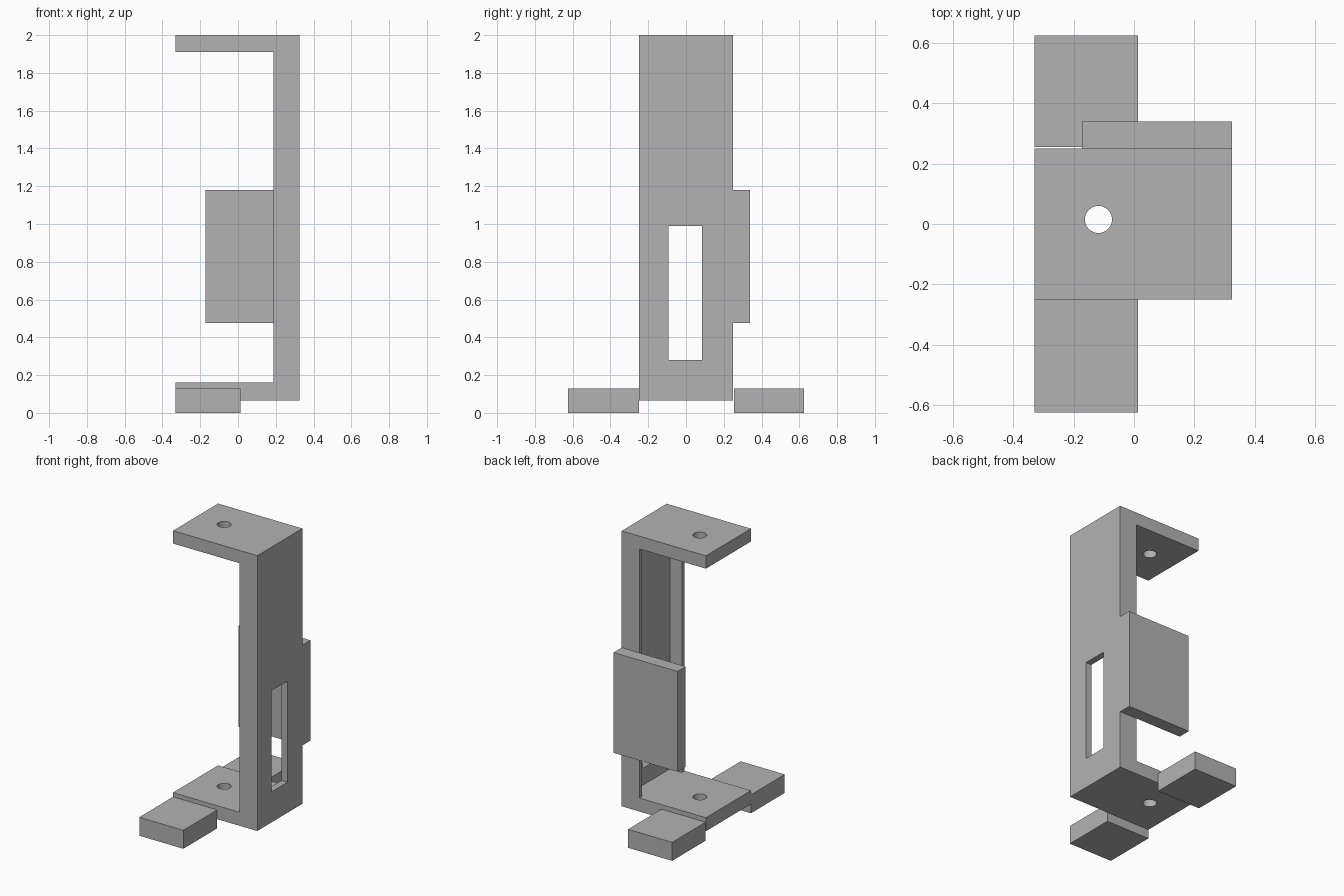
import bpy
import bmesh

if "Cube" in bpy.data.objects:
    bpy.data.objects.remove(bpy.data.objects["Cube"])

grey = bpy.data.materials.new("plain grey")
grey.use_nodes = True
colour = (0.45, 0.45, 0.45, 1)
grey.diffuse_color = colour
grey.node_tree.nodes["Principled BSDF"].inputs["Base Color"].default_value = colour


def add_object(name, bm):
    mesh = bpy.data.meshes.new(name)
    bmesh.ops.recalc_face_normals(bm, faces=bm.faces)
    bm.to_mesh(mesh)
    bm.free()
    mesh.materials.append(grey)
    obj = bpy.data.objects.new(name, mesh)
    bpy.context.collection.objects.link(obj)
    return obj


def box(name, xs, ys, zs):
    """Box spanning the given (low, high) ranges."""
    bm = bmesh.new()
    bmesh.ops.create_cube(bm, size=1)
    for v in bm.verts:
        v.co = [span[0] if c < 0 else span[1] for c, span in zip(v.co, (xs, ys, zs))]
    return add_object(name, bm)


def cylinder(name, x, y, radius, z_low, z_high):
    bm = bmesh.new()
    bmesh.ops.create_cone(bm, cap_ends=True, segments=32, radius1=radius,
                          radius2=radius, depth=z_high - z_low)
    bmesh.ops.translate(bm, verts=bm.verts, vec=(x, y, (z_low + z_high) / 2))
    return add_object(name, bm)


def cut(target, cutter):
    cutter.hide_render = True
    cutter.hide_viewport = True
    mod = target.modifiers.new(cutter.name, "BOOLEAN")
    mod.operation = "DIFFERENCE"
    mod.solver = "EXACT"
    mod.object = cutter


# Overall bracket measurements
left, right, inner = 0.325, -0.33, 0.187
half = 0.25
bottom, shelf, ceiling, top = 0.065, 0.16, 1.91, 2.0

# C-shaped bracket: side profile extruded front to back
profile = [(right, bottom), (left, bottom), (left, top), (right, top),
           (right, ceiling), (inner, ceiling), (inner, shelf), (right, shelf)]
bm = bmesh.new()
face = bm.faces.new([bm.verts.new((x, -half, z)) for x, z in profile])
extruded = bmesh.ops.extrude_face_region(bm, geom=[face])["geom"]
bmesh.ops.translate(bm, vec=(0, 2 * half, 0),
                    verts=[g for g in extruded if isinstance(g, bmesh.types.BMVert)])
bracket = add_object("bracket", bm)

# Channel inside the upright, slot through it, screw hole in both plates
cut(bracket, box("channel_cutter", (0.1, 0.28), (-0.22, 0.22), (shelf, ceiling)))
cut(bracket, box("slot_cutter", (0.2, 0.4), (-0.092, 0.085), (0.28, 0.99)))
cut(bracket, cylinder("lower_hole_cutter", -0.118, 0.015, 0.045, 0, 0.3))
cut(bracket, cylinder("upper_hole_cutter", -0.118, 0.015, 0.045, 1.8, 2.1))

# Plate on the back edge of the upright
box("back_plate", (-0.173, left), (half, 0.34), (0.475, 1.18))

# Feet in front of and behind the lower plate
box("front_foot", (right, 0.013), (-0.625, -half), (0, 0.13))
box("back_foot", (right, 0.013), (0.255, 0.625), (0, 0.13))
